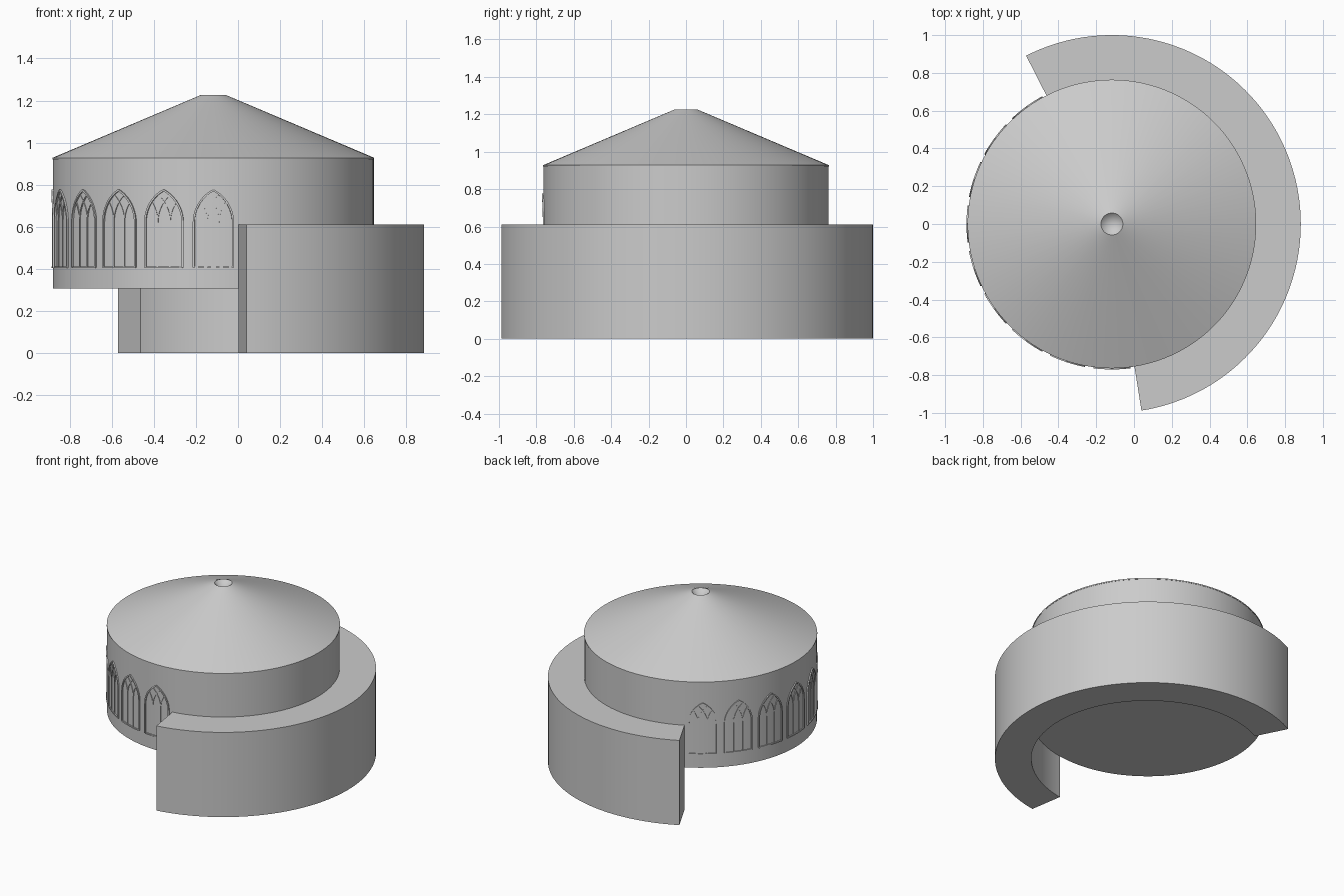
import bpy, bmesh
from math import sin, cos, acos, radians, pi, hypot

if "Cube" in bpy.data.objects:
    bpy.data.objects.remove(bpy.data.objects["Cube"])

CX = -0.117          # shared axis of drum, roof and outer ring
R = 0.762            # drum radius


def finish(bm, name, smooth=True):
    bmesh.ops.recalc_face_normals(bm, faces=bm.faces)
    me = bpy.data.meshes.new(name)
    bm.to_mesh(me)
    bm.free()
    ob = bpy.data.objects.new(name, me)
    bpy.context.collection.objects.link(ob)
    ob.location.x = CX
    if smooth:
        bpy.ops.object.select_all(action='DESELECT')
        ob.select_set(True)
        bpy.context.view_layer.objects.active = ob
        bpy.ops.object.shade_smooth_by_angle(angle=radians(30))
    return ob


def lathe(name, profile, a0=0, a1=360, steps=120, ring=False):
    """Sweep an (r, z) profile about z; ring closes the profile and caps the ends."""
    bm = bmesh.new()
    full = a1 - a0 == 360
    rows = []
    for i in range(steps if full else steps + 1):
        a = radians(a0 + (a1 - a0) * i / steps)
        rows.append([bm.verts.new((r * cos(a), r * sin(a), z)) for r, z in profile])
    n = len(profile)
    for i in range(steps):
        p, q = rows[i], rows[(i + 1) % len(rows)]
        for j in range(n if ring else n - 1):
            k = (j + 1) % n
            bm.faces.new((p[j], q[j], q[k], p[k]))
    if ring and not full:
        bm.faces.new(rows[0])
        bm.faces.new(rows[-1])
    bmesh.ops.remove_doubles(bm, verts=bm.verts, dist=1e-5)
    return finish(bm, name)


# Round hall, conical roof with a small hollow at the tip
lathe("drum_hall", [(0, 0.308), (R, 0.308), (R, 0.925)])
lathe("cone_roof", [(R - 0.02, 0.92), (R + 0.002, 0.92), (R + 0.002, 0.928),
                    (0.058, 1.227), (0.0, 1.17)])

# Partial outer ring wrapping the lower part
lathe("outer_ring", [(R, 0), (1.0, 0), (1.0, 0.612), (R, 0.612)],
      -81, 117, steps=88, ring=True)

# Traceried windows, drawn in (u, z) and wrapped on the drum
HALF, SILL, SPRING, ARC = 0.093, 0.408, 0.62, 0.174


def ribbon(bm, angle, path, width, r_out):
    rows = []
    for i, (u, z) in enumerate(path):
        u0, z0 = path[max(i - 1, 0)]
        u1, z1 = path[min(i + 1, len(path) - 1)]
        d = hypot(u1 - u0, z1 - z0)
        nu, nz = -(z1 - z0) / d * width / 2, (u1 - u0) / d * width / 2
        row = []
        for s, r in ((-1, R - 0.008), (-1, r_out), (1, r_out), (1, R - 0.008)):
            a = angle + (u + s * nu) / R
            row.append(bm.verts.new((r * cos(a), r * sin(a), z + s * nz)))
        rows.append(row)
    for p, q in zip(rows, rows[1:]):
        for j in range(4):
            k = (j + 1) % 4
            bm.faces.new((p[j], q[j], q[k], p[k]))
    bm.faces.new(rows[0])
    bm.faces.new(rows[-1])


def bar_and_arc(u0, side, steps=10):
    """Upright at u0, then an arc leaning to one side until it meets the outer arch."""
    end = acos(1 - (HALF - side * u0) / 2 / ARC)
    path = [(u0, SILL), (u0, SPRING)]
    for i in range(1, steps + 1):
        t = end * i / steps
        path.append((u0 + side * ARC * (1 - cos(t)), SPRING + ARC * sin(t)))
    return path


def window(index, angle):
    bm = bmesh.new()
    for side in (-1, 1):
        ribbon(bm, angle, bar_and_arc(-side * HALF, side), 0.009, R + 0.008)
        for m in (-HALF / 3, HALF / 3):
            ribbon(bm, angle, bar_and_arc(m, side), 0.006, R + 0.004 + side * 0.0003)
    sill = [(-HALF + 2 * HALF * i / 8, SILL) for i in range(9)]
    ribbon(bm, angle, sill, 0.009, R + 0.007)
    finish(bm, f"tracery_window_{index}", smooth=False)


for i in range(9):
    window(i + 1, radians(-90 - 18 * i))
